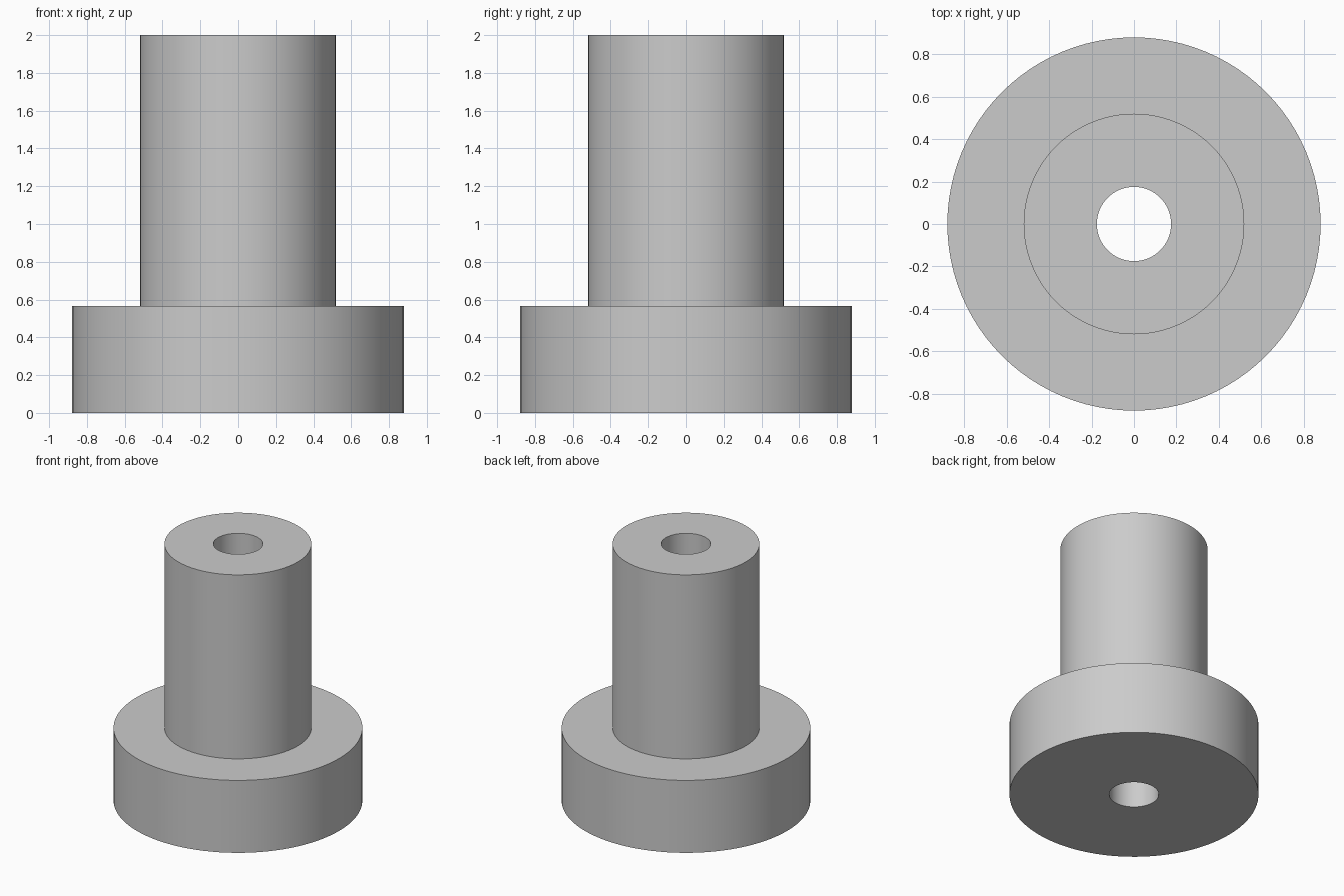
import bpy
import bmesh
from math import radians, tau
from mathutils import Vector

cube = bpy.data.objects.get("Cube")
if cube:
    bpy.data.objects.remove(cube, do_unlink=True)

# Dimensions
SEGMENTS = 96
BORE_RADIUS = 0.175
SHAFT_RADIUS = 0.52
FLANGE_RADIUS = 0.88
FLANGE_HEIGHT = 0.565
HEIGHT = 2.0

# Plain grey material
grey = bpy.data.materials.new("plain_grey")
grey.use_nodes = True
colour = (0.6, 0.6, 0.6, 1.0)
grey.diffuse_color = colour
grey.node_tree.nodes["Principled BSDF"].inputs["Base Color"].default_value = colour


def lathe(name, profile, material):
    """Spin a closed (radius, height) profile around the z axis."""
    bm = bmesh.new()
    verts = [bm.verts.new((r, 0, z)) for r, z in profile]
    edges = [bm.edges.new((a, b)) for a, b in zip(verts, verts[1:] + verts[:1])]
    bmesh.ops.spin(bm, geom=verts + edges, cent=Vector(), axis=Vector((0, 0, 1)),
                   angle=tau, steps=SEGMENTS)
    bmesh.ops.remove_doubles(bm, verts=bm.verts, dist=0.0001)
    bmesh.ops.recalc_face_normals(bm, faces=bm.faces)
    mesh = bpy.data.meshes.new(name)
    bm.to_mesh(mesh)
    bm.free()
    mesh.materials.append(material)
    obj = bpy.data.objects.new(name, mesh)
    bpy.context.collection.objects.link(obj)
    bpy.ops.object.select_all(action="DESELECT")
    obj.select_set(True)
    bpy.context.view_layer.objects.active = obj
    bpy.ops.object.shade_smooth_by_angle(angle=radians(30))
    return obj


# Flanged bushing: wide base, narrower shaft and a bore right through
lathe("flanged_bushing", [
    (BORE_RADIUS, 0),
    (FLANGE_RADIUS, 0),
    (FLANGE_RADIUS, FLANGE_HEIGHT),
    (SHAFT_RADIUS, FLANGE_HEIGHT),
    (SHAFT_RADIUS, HEIGHT),
    (BORE_RADIUS, HEIGHT),
], grey)
